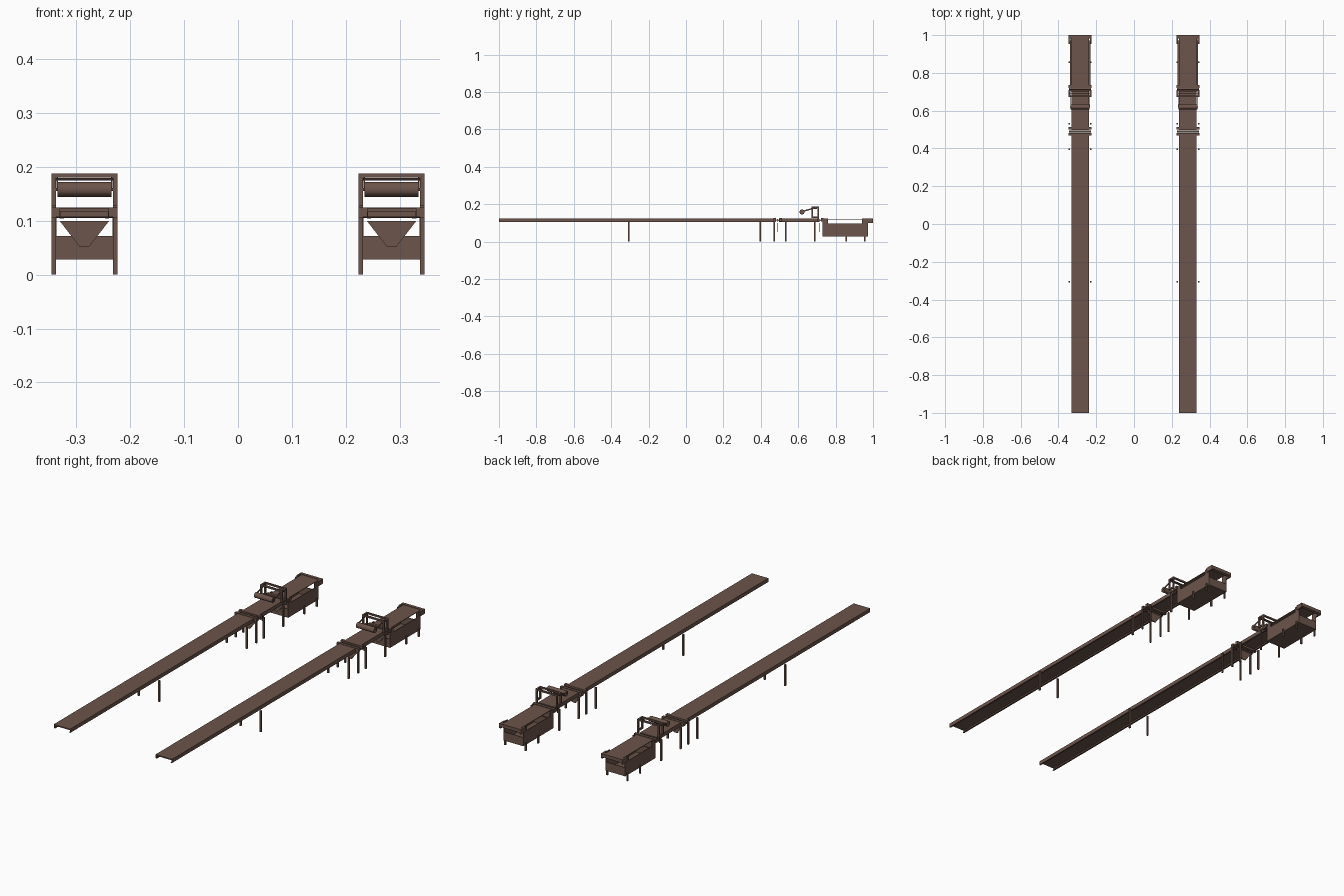
import bpy, bmesh, math

if "Cube" in bpy.data.objects:
    bpy.data.objects.remove(bpy.data.objects["Cube"])

brown = bpy.data.materials.new("brown_metal")
brown.diffuse_color = (0.15, 0.09, 0.07, 1)
brown.use_nodes = True
brown.node_tree.nodes["Principled BSDF"].inputs["Base Color"].default_value = brown.diffuse_color


def finish(name, bm):
    bmesh.ops.recalc_face_normals(bm, faces=bm.faces)
    me = bpy.data.meshes.new(name)
    bm.to_mesh(me)
    bm.free()
    me.materials.append(brown)
    ob = bpy.data.objects.new(name, me)
    bpy.context.collection.objects.link(ob)
    return ob


def box(name, x, y, z):
    """Box from (min, max) ranges."""
    bm = bmesh.new()
    bmesh.ops.create_cube(bm, size=1)
    for v in bm.verts:
        for i, (a, b) in enumerate((x, y, z)):
            v.co[i] = (a + b) / 2 + v.co[i] * (b - a)
    return finish(name, bm)


def prism(name, pts, axis, lo, hi):
    """Extrude a profile along x (points are y,z) or y (points are x,z)."""
    bm = bmesh.new()
    place = (lambda p, d: (d, *p)) if axis == 'x' else (lambda p, d: (p[0], d, p[1]))
    f = bm.faces.new([bm.verts.new(place(p, lo)) for p in pts])
    ext = bmesh.ops.extrude_face_region(bm, geom=[f])["geom"]
    for v in ext:
        if isinstance(v, bmesh.types.BMVert):
            v.co["xyz".index(axis)] = hi
    return finish(name, bm)


def rod(name, cx, y, z, r, half, n=16):
    pts = [(y + r * math.cos(2 * math.pi * i / n), z + r * math.sin(2 * math.pi * i / n)) for i in range(n)]
    return prism(name, pts, 'x', cx - half, cx + half)


def channel(name, cx, y0, y1):
    """Belt bed: top sheet, side webs and small inward lower flanges."""
    h, t = 0.046, 0.002
    half = [(h - 0.008, 0.123), (h, 0.123), (h, 0.104), (h - 0.008, 0.104),
            (h - 0.008, 0.106), (h - t, 0.106), (h - t, 0.117)]
    pts = [(cx + x, z) for x, z in half] + [(cx - x, z) for x, z in reversed(half)]
    pts = pts[1:-1]
    return prism(name, pts, 'y', y0, y1)


def line(cx):
    W = 0.061
    # belt beds
    channel("long_belt", cx, -1.0, 0.478)
    channel("short_belt", cx, 0.498, 0.71)

    # cross bars and rollers at the belt ends
    for y in (0.475, 0.507, 0.728):
        box("end_cross_bar", (cx - W, cx + W), (y - 0.007, y + 0.007), (0.107, 0.125))
    for y in (0.49, 0.715):
        rod("transfer_roller", cx, y, 0.114, 0.006, 0.058)
        # tapered drip plates under the transfers
        prism("drip_plate", [(cx - 0.046, 0.1), (cx + 0.046, 0.1), (cx + 0.009, 0.052), (cx - 0.009, 0.052)],
              'y', y - 0.002, y + 0.002)

    # legs
    for s in (-1, 1):
        lx = (cx + s * 0.057 - 0.004, cx + s * 0.057 + 0.004)
        for y in (-0.305, 0.397, 0.472, 0.532, 0.688):
            box("leg", lx, (y - 0.004, y + 0.004), (0, 0.107))
        for y in (0.856, 0.956):
            box("tank_leg", lx, (y - 0.004, y + 0.004), (0, 0.04))

        # gantry posts, top side rail and roller arm
        for y in (0.676, 0.706):
            box("gantry_post", lx, (y - 0.004, y + 0.004), (0.104 if y > 0.7 else 0.135, 0.188))
        for z in (0.131, 0.184):
            box("gantry_side_rail", lx, (0.672, 0.71), (z - 0.004, z + 0.004))
        ax = cx + s * 0.0505
        prism("roller_arm", [(0.616, 0.155), (0.672, 0.172), (0.7, 0.175), (0.7, 0.181), (0.67, 0.179), (0.616, 0.162)],
              'x', ax - 0.0015, ax + 0.0015)

        # tank side wall with raised roller mounts at both ends
        wx = cx + s * 0.0535
        prism("tank_side", [(0.73, 0.03), (0.972, 0.03), (0.972, 0.1), (0.998, 0.1), (0.998, 0.124),
                            (0.942, 0.124), (0.942, 0.098), (0.758, 0.098), (0.758, 0.124), (0.722, 0.124), (0.73, 0.105)],
              'x', wx - 0.0015, wx + 0.0015)

    # gantry crosspieces and press roller
    for y in (0.676, 0.706):
        box("gantry_crossbar", (cx - W, cx + W), (y - 0.004, y + 0.004), (0.18, 0.188))
    rod("arm_pivot_rod", cx, 0.69, 0.177, 0.002, W, 8)
    rod("press_roller", cx, 0.62, 0.158, 0.0135, 0.05, 24)
    rod("press_roller_axle", cx, 0.62, 0.158, 0.003, 0.053, 8)

    # tank floor, end walls, wash belt and end roller
    box("tank_floor", (cx - 0.055, cx + 0.055), (0.73, 0.972), (0.028, 0.031))
    for y in (0.7315, 0.9705):
        box("tank_end", (cx - 0.055, cx + 0.055), (y - 0.0015, y + 0.0015), (0.028, 0.072))
    box("wash_belt", (cx - 0.048, cx + 0.048), (0.73, 0.99), (0.119, 0.122))
    rod("wash_belt_roller", cx, 0.99, 0.114, 0.009, 0.052)
    for s in (-1, 1):
        mx = cx + s * 0.058
        box("roller_mount", (mx - 0.003, mx + 0.003), (0.962, 1.0), (0.1, 0.124))
    box("outfeed_bar", (cx - W, cx + W), (0.984, 1.0), (0.107, 0.124))


for cx in (-0.285, 0.285):
    line(cx)
